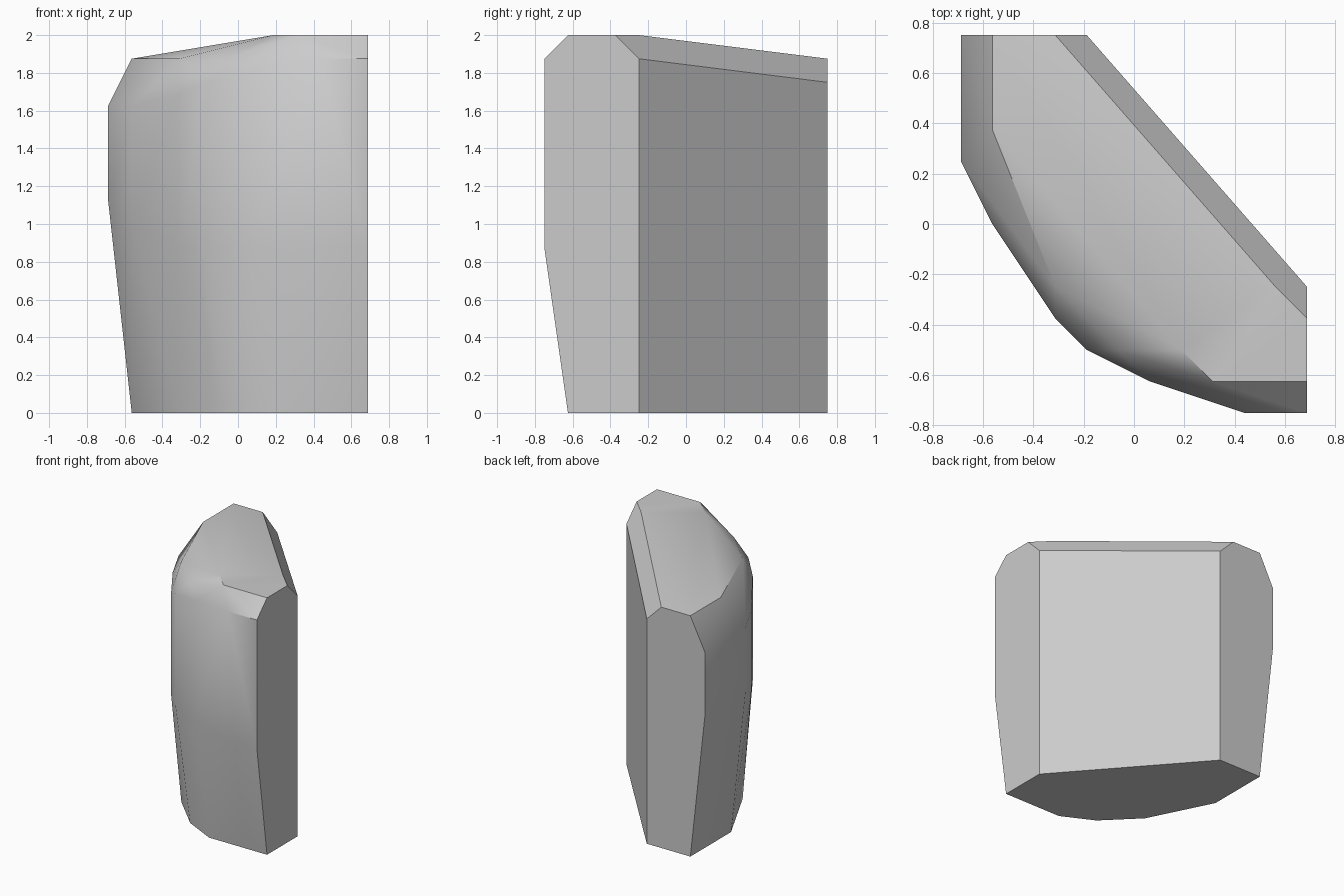
import bpy
import bmesh
import math

UNIT = 1 / 16  # the rock is laid out on a sixteenth grid

cube = bpy.data.objects.get("Cube")
if cube:
    bpy.data.objects.remove(cube, do_unlink=True)


def make_material(name, colour):
    material = bpy.data.materials.new(name)
    material.use_nodes = True
    material.diffuse_color = colour
    shader = next(n for n in material.node_tree.nodes if n.type == 'BSDF_PRINCIPLED')
    shader.inputs["Base Color"].default_value = colour
    shader.inputs["Roughness"].default_value = 0.9
    return material


def make_hull(name, points, material):
    """Wrap grid points in a faceted skin with one face per flat area."""
    mesh = bpy.data.meshes.new(name)
    bm = bmesh.new()
    for point in points:
        bm.verts.new([value * UNIT for value in point])
    result = bmesh.ops.convex_hull(bm, input=bm.verts)
    spare = {e for e in result["geom_interior"] + result["geom_unused"]
             if isinstance(e, bmesh.types.BMVert)}
    bmesh.ops.delete(bm, geom=list(spare), context='VERTS')
    bmesh.ops.dissolve_limit(bm, angle_limit=math.radians(1),
                             verts=bm.verts, edges=bm.edges)
    bmesh.ops.recalc_face_normals(bm, faces=bm.faces)
    bm.to_mesh(mesh)
    bm.free()
    mesh.materials.append(material)
    obj = bpy.data.objects.new(name, mesh)
    bpy.context.scene.collection.objects.link(obj)
    return obj


# Footprint, narrower than the body
foot = [(11, -10), (3, -10), (-1, -8), (-5, -4), (-9, 4), (-9, 12), (-3, 12), (11, -4)]

# Bulging outer wall: x, y, start and end height of its upright band
wall = [(11, -12, 14, 30), (7, -12, 14, 30), (1, -10, 14, 29), (-3, -8, 14, 28),
        (-5, -6, 14, 27), (-9, 0, 16, 26), (-11, 4, 18, 26), (-11, 12, 18, 26)]

# Sloping crown and the chamfer along the straight inner wall
crown = [(11, -10, 32), (5, -10, 32), (3, -8, 32), (-1, -8, 30), (-5, -4, 30),
         (-9, 6, 30), (-9, 12, 30), (-5, 12, 30), (9, -4, 32), (11, -6, 32)]
inner_wall_top = [(-3, 12, 28), (11, -4, 30)]

points = [(x, y, 0) for x, y in foot]
for x, y, low, high in wall:
    points += [(x, y, low), (x, y, high)]
points += crown + inner_wall_top

stone = make_material("grey stone", (0.6, 0.6, 0.6, 1))
rock = make_hull("cliff_rock", points, stone)

# Soft outer wall, crisp chamfers and ends
bpy.ops.object.select_all(action='DESELECT')
rock.select_set(True)
bpy.context.view_layer.objects.active = rock
bpy.ops.object.shade_smooth_by_angle(angle=math.radians(35))
